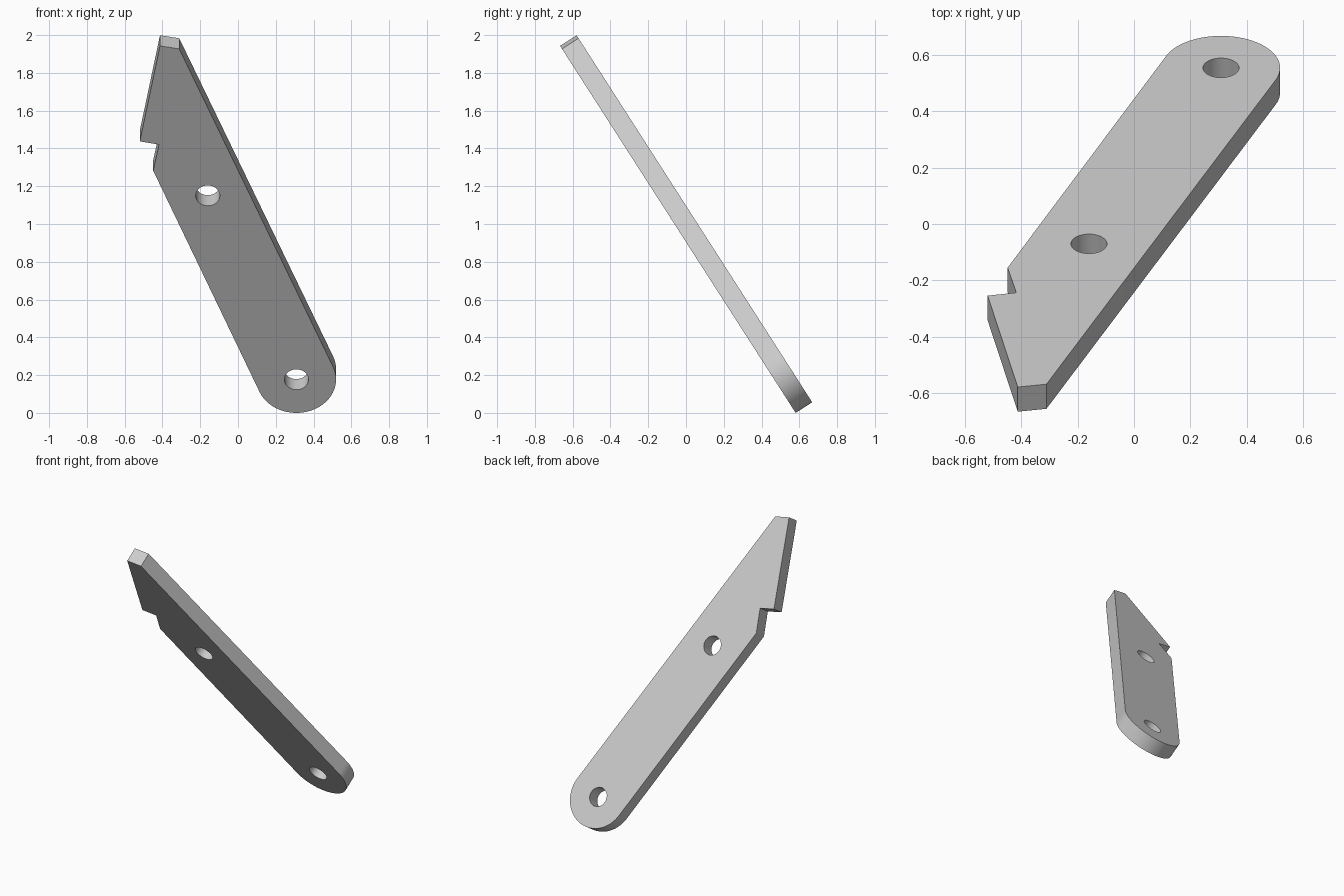
import bpy
import bmesh
from math import acos, atan2, cos, sin, pi, radians, hypot
from mathutils import Vector

cube = bpy.data.objects.get("Cube")
if cube:
    bpy.data.objects.remove(cube, do_unlink=True)

THICK = 0.104        # plate thickness
RADIUS = 0.21        # rounded end
HOLE = 0.064         # bolt hole radius
TILT = radians(32.7)  # lean towards the front
PIVOT_X = 0.309


def material(name, color):
    mat = bpy.data.materials.new(name)
    mat.use_nodes = True
    mat.diffuse_color = color
    mat.node_tree.nodes["Principled BSDF"].inputs["Base Color"].default_value = color
    return mat


def arc(cx, cy, r, start, end, count):
    steps = [start + (end - start) * i / count for i in range(count + 1)]
    return [(cx + r * cos(a), cy + r * sin(a)) for a in steps]


def tangent_angle(point, side):
    # angle on the rounded end where a straight edge to the point touches it
    return atan2(point[1], point[0]) + side * acos(RADIUS / hypot(*point))


# Outline in the plate's own plane, measured from the lower hole
left_shoulder = (-0.758, 1.314)
notch_inner = (-0.727, 1.478)
notch_outer = (-0.829, 1.498)
tip_left = (-0.722, 2.099)
tip_right = (-0.62, 2.08)

start = tangent_angle(left_shoulder, 1)
end = tangent_angle(tip_right, -1) + 2 * pi
outline = arc(0, 0, RADIUS, start, end, 40)
outline += [tip_right, tip_left, notch_outer, notch_inner, left_shoulder]
loops = [outline]
for x, y in ((0, 0), (-0.469, 1.157)):
    loops.append(arc(x, y, HOLE, 0, 2 * pi, 40)[:-1])

# Plate with two through holes
bm = bmesh.new()
for loop in loops:
    verts = [bm.verts.new((x, y, -THICK / 2)) for x, y in loop]
    for a, b in zip(verts, verts[1:] + verts[:1]):
        bm.edges.new((a, b))
bmesh.ops.triangle_fill(bm, use_beauty=True, edges=bm.edges[:])
solid = bmesh.ops.extrude_face_region(bm, geom=bm.faces[:])
top = [g for g in solid["geom"] if isinstance(g, bmesh.types.BMVert)]
bmesh.ops.translate(bm, verts=top, vec=Vector((0, 0, THICK)))
bmesh.ops.recalc_face_normals(bm, faces=bm.faces[:])

mesh = bpy.data.meshes.new("bracket_plate")
bm.to_mesh(mesh)
bm.free()
mesh.materials.append(material("light grey", (0.6, 0.6, 0.6, 1)))
plate = bpy.data.objects.new("bracket_plate", mesh)
bpy.context.collection.objects.link(plate)

# Lean the plate and rest its rounded end on the ground
plate.rotation_euler.x = pi / 2 + TILT
plate.location = (PIVOT_X, 0.511, RADIUS * cos(TILT) + THICK / 2 * sin(TILT))

bpy.ops.object.select_all(action="DESELECT")
plate.select_set(True)
bpy.context.view_layer.objects.active = plate
bpy.ops.object.shade_smooth_by_angle(angle=radians(30))
